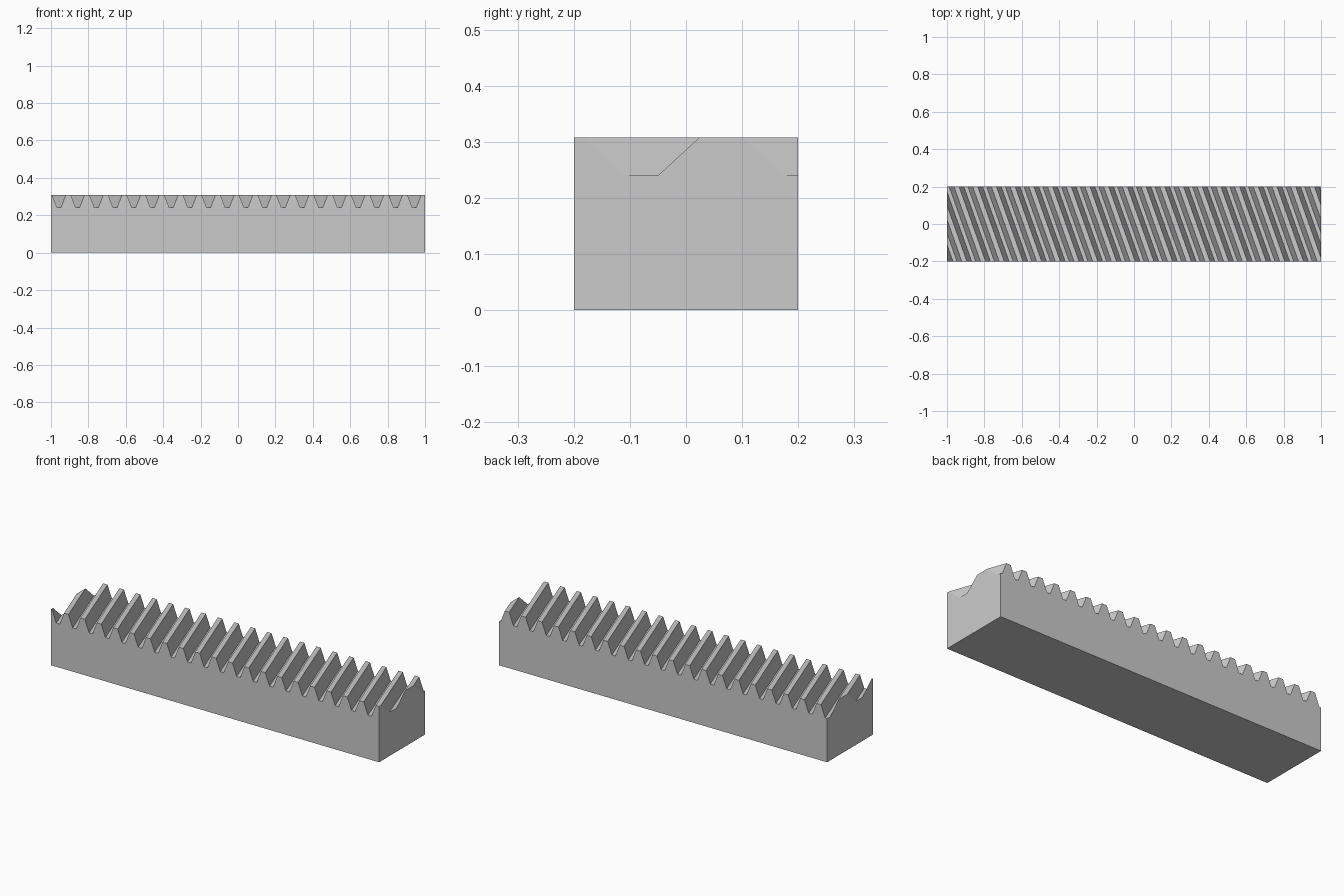
import bpy, bmesh
from math import tan, cos, pi, radians

if "Cube" in bpy.data.objects:
    bpy.data.objects.remove(bpy.data.objects["Cube"])

# Helical rack proportions
L, W = 1.0, 0.2                      # half length, half width
M, HELIX, PRESS = 0.03, radians(19.5283), radians(20)
PITCH = pi * M / cos(HELIX)
TOP, ROOT = 0.308, 0.308 - 2.25 * M
SHEAR = tan(HELIX)
gap_root = (pi * M / 2 - 2.5 * M * tan(PRESS)) / cos(HELIX) / 2
gap_top = gap_root + 2.25 * M * tan(PRESS) / cos(HELIX)
PHASE = 0.972                        # centre of one gap at y = 0

# Tooth profile, longer than the bar so the slanted ends can be trimmed
profile = []
for i in range(-23, 4):
    c = PHASE + i * PITCH
    profile += [(c - gap_top, TOP), (c - gap_root, ROOT),
                (c + gap_root, ROOT), (c + gap_top, TOP)]

# Sweep the profile along the helix angle from front to back
bm = bmesh.new()
def row(y, flat):
    return [bm.verts.new((x - SHEAR * y, y, 0 if flat else z)) for x, z in profile]

rows = [row(-W, True), row(-W, False), row(W, False), row(W, True)]
for k in range(4):
    a, b = rows[k], rows[(k + 1) % 4]
    for i in range(len(profile) - 1):
        bm.faces.new((a[i], a[i + 1], b[i + 1], b[i]))

# Trim both ends square and cap them
for s in (-1, 1):
    bmesh.ops.bisect_plane(bm, geom=bm.verts[:] + bm.edges[:] + bm.faces[:], dist=1e-6,
                           plane_co=(s * L, 0, 0), plane_no=(s, 0, 0), clear_outer=True)
    rim = [e for e in bm.edges if e.is_boundary and all(abs(v.co.x - s * L) < 1e-5 for v in e.verts)]
    bmesh.ops.holes_fill(bm, edges=rim, sides=0)
bmesh.ops.dissolve_limit(bm, angle_limit=0.001, verts=bm.verts[:], edges=bm.edges[:])
bmesh.ops.triangulate(bm, faces=[f for f in bm.faces if len(f.verts) > 4])
bmesh.ops.recalc_face_normals(bm, faces=bm.faces[:])

mesh = bpy.data.meshes.new("helical_gear_rack")
bm.to_mesh(mesh)
bm.free()
bpy.context.collection.objects.link(bpy.data.objects.new("helical_gear_rack", mesh))
